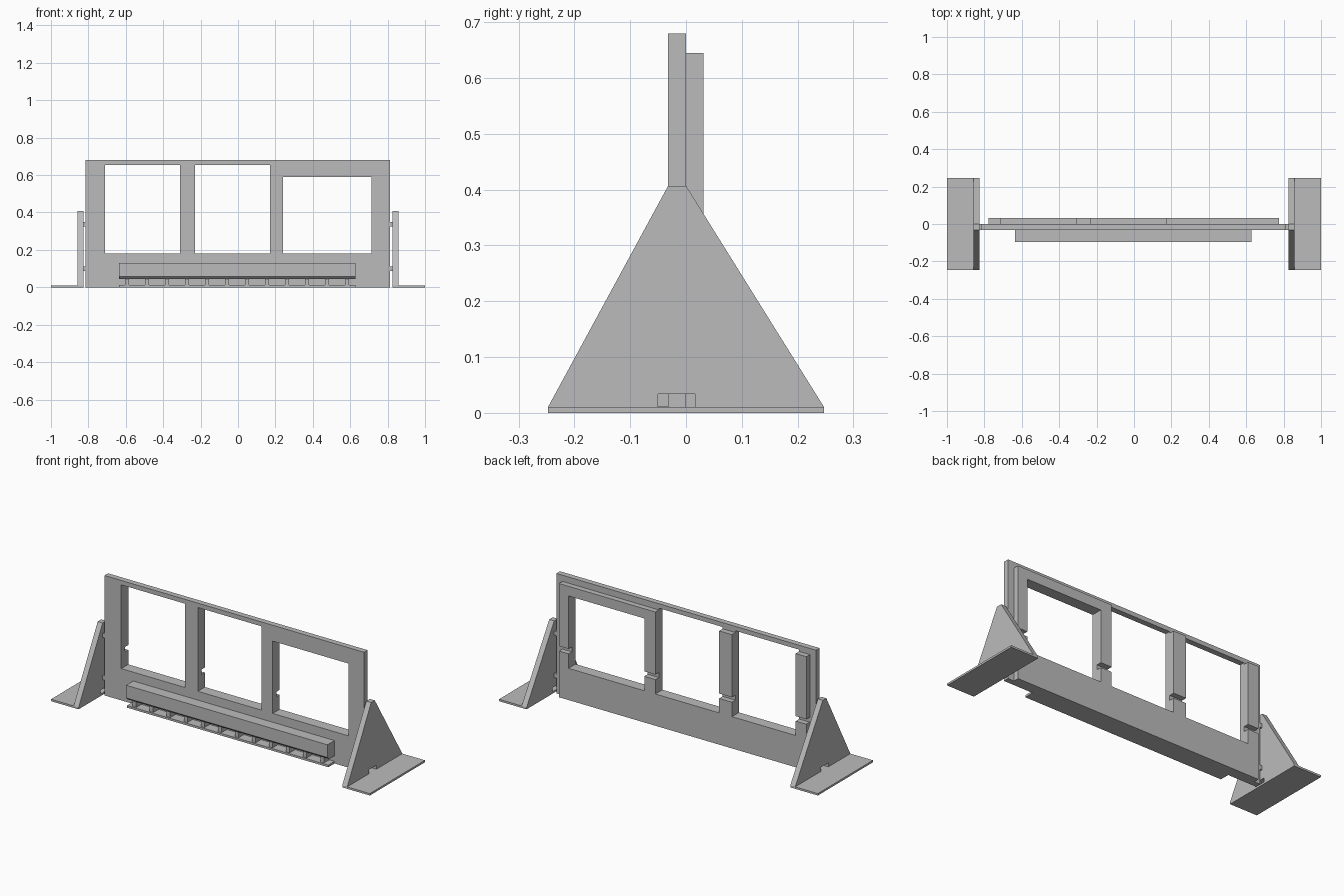
import bpy, bmesh

if "Cube" in bpy.data.objects:
    bpy.data.objects.remove(bpy.data.objects["Cube"])

grey = bpy.data.materials.new("plain grey")
grey.diffuse_color = (0.5, 0.5, 0.5, 1)
grey.use_nodes = True
grey.node_tree.nodes["Principled BSDF"].inputs["Base Color"].default_value = grey.diffuse_color


def prism(name, points, axis, lo, hi):
    """Extrude a profile along x (points are y, z) or y (points are x, z)."""
    place = (lambda a, b: (lo, a, b)) if axis == "x" else (lambda a, b: (a, lo, b))
    bm = bmesh.new()
    face = bm.faces.new([bm.verts.new(place(a, b)) for a, b in points])
    ext = bmesh.ops.extrude_face_region(bm, geom=[face])
    move = (hi - lo, 0, 0) if axis == "x" else (0, hi - lo, 0)
    bmesh.ops.translate(bm, vec=move, verts=[v for v in ext["geom"] if isinstance(v, bmesh.types.BMVert)])
    bmesh.ops.recalc_face_normals(bm, faces=bm.faces)
    mesh = bpy.data.meshes.new(name)
    bm.to_mesh(mesh)
    bm.free()
    mesh.materials.append(grey)
    obj = bpy.data.objects.new(name, mesh)
    bpy.context.collection.objects.link(obj)
    return obj


def box(name, x0, x1, y0, y1, z0, z1):
    return prism(name, [(x0, z0), (x1, z0), (x1, z1), (x0, z1)], "y", y0, y1)


def cut(obj, *bounds):
    cutter = box("cutter", *bounds)
    cutter.hide_render = True
    mod = obj.modifiers.new("cut", "BOOLEAN")
    mod.operation, mod.solver, mod.object = "DIFFERENCE", "EXACT", cutter
    bpy.context.view_layer.objects.active = obj
    bpy.ops.object.modifier_apply(modifier=mod.name)
    bpy.data.objects.remove(cutter)


# front panel with three window openings
windows = [(-0.71, -0.31, 0.655), (-0.23, 0.17, 0.655), (0.24, 0.715, 0.59)]
panel = box("front_panel", -0.815, 0.813, -0.032, 0, 0, 0.68)
for x0, x1, top in windows:
    cut(panel, x0, x1, -0.1, 0.1, 0.18, top)

# backing layer: open above the first two windows, framed around the third
backing = box("backing_frame", -0.777, 0.775, 0, 0.031, 0, 0.645)
for (x0, x1, _), top in zip(windows, (0.8, 0.8, 0.59)):
    cut(backing, x0, x1, -0.1, 0.1, 0.18, top)
# groove across all the posts
cut(backing, -0.9, 0.9, 0.0005, 0.1, 0.262, 0.29)

# rail on the front, chamfered below
prism("front_rail", [(-0.095, 0.058), (-0.095, 0.13), (-0.032, 0.13), (-0.032, 0.044), (-0.08, 0.044)],
      "x", -0.635, 0.628)
box("rail_bottom_strip", -0.635, 0.628, -0.088, -0.032, 0, 0.012)
# dividers between the cells under the rail
for i in range(12):
    x = -0.594 + i * 0.107
    box("rail_divider", x - 0.011, x + 0.011, -0.08, -0.032, 0.012, 0.044)

# triangular end supports, with a small slot at the foot
profile = [(-0.247, 0.011), (-0.05, 0.011), (-0.05, 0.034), (0.016, 0.034), (0.016, 0.011),
           (0.247, 0.011), (0, 0.407), (-0.032, 0.407)]
for s, side in ((-1, "left"), (1, "right")):
    prism(side + "_support", profile, "x", *sorted((s * 0.827, s * 0.858)))
    x0, x1 = sorted((s * 0.827, s))
    box(side + "_foot", x0, x1, -0.247, 0.247, 0, 0.011)
    # tabs joining panel and support
    for z in (0.098, 0.338):
        x0, x1 = sorted((s * 0.812, s * 0.828))
        box(side + "_tab", x0, x1, -0.032, 0, z - 0.012, z + 0.012)
